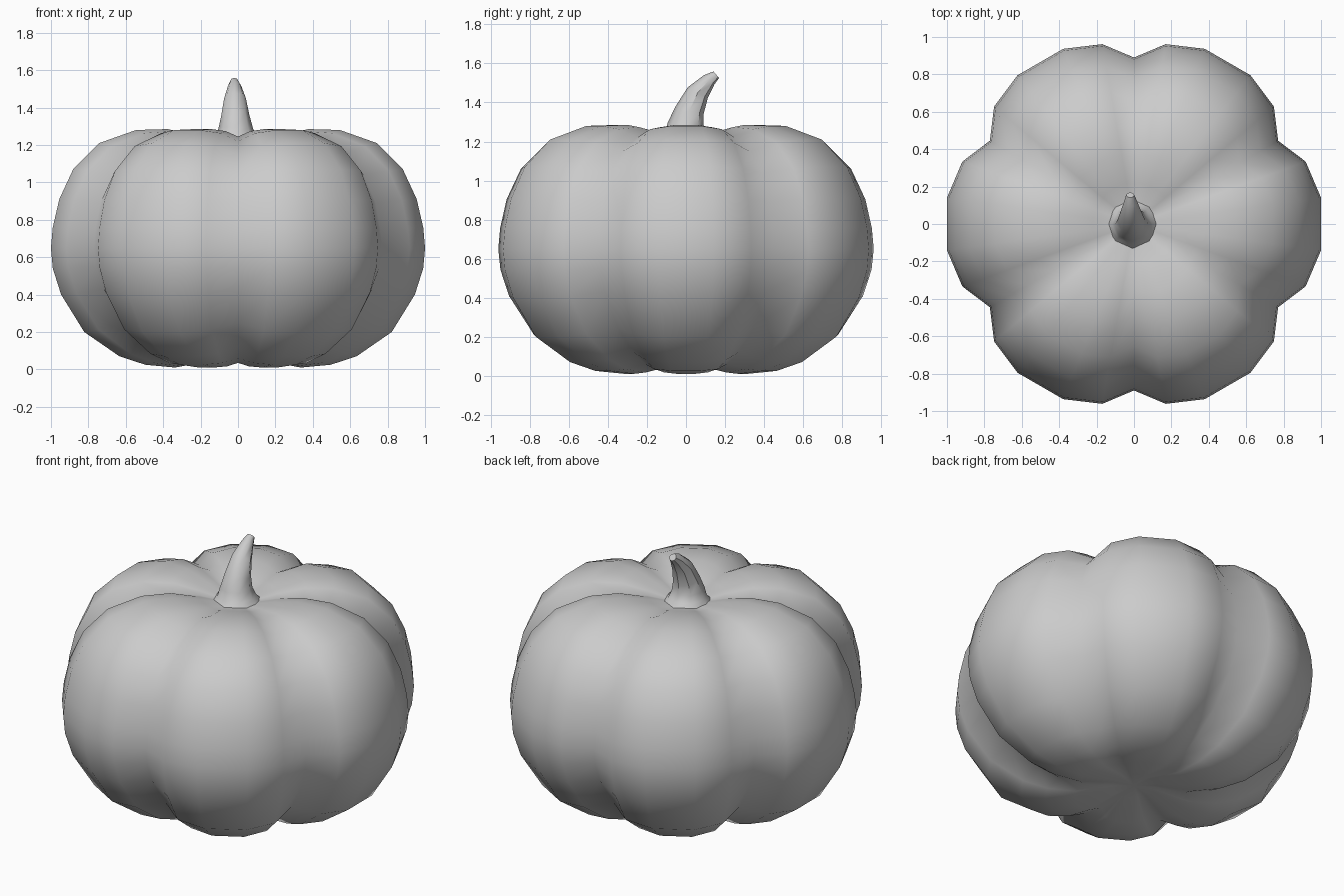
import bpy, bmesh
from math import sin, cos, radians
from mathutils import Vector, Matrix

cube = bpy.data.objects.get("Cube")
if cube:
    bpy.data.objects.remove(cube)

grey = bpy.data.materials.new("Plain grey")
grey.use_nodes = True
shade = (0.6, 0.6, 0.6, 1)
grey.diffuse_color = shade
grey.node_tree.nodes["Principled BSDF"].inputs["Base Color"].default_value = shade


def loft(name, rings, angle):
    """Skin a stack of equal rings, cap both ends and smooth the result."""
    bm = bmesh.new()
    rows = [[bm.verts.new(p) for p in ring] for ring in rings]
    n = len(rows[0])
    for low, high in zip(rows, rows[1:]):
        for i in range(n):
            j = (i + 1) % n
            bm.faces.new((low[i], low[j], high[j], high[i]))
    for row in (rows[0], rows[-1]):
        centre = bm.verts.new(sum((v.co for v in row), Vector()) / n)
        for i in range(n):
            bm.faces.new((row[i], row[(i + 1) % n], centre))
    bmesh.ops.recalc_face_normals(bm, faces=bm.faces)
    mesh = bpy.data.meshes.new(name)
    bm.to_mesh(mesh)
    bm.free()
    mesh.materials.append(grey)
    obj = bpy.data.objects.new(name, mesh)
    bpy.context.collection.objects.link(obj)
    bpy.ops.object.select_all(action="DESELECT")
    obj.select_set(True)
    bpy.context.view_layer.objects.active = obj
    bpy.ops.object.shade_smooth_by_angle(angle=radians(angle))


# Body: profiles (radius, height) along a lobe crest and along a groove
crest = [(.13, .05), (.34, .01), (.50, .025), (.64, .07), (.83, .2), (.955, .4),
         (1.0, .54), (1.01, .65), (1.0, .76), (.965, .91), (.89, 1.07),
         (.75, 1.21), (.55, 1.28), (.38, 1.285), (.22, 1.25), (.11, 1.22)]
groove = [(.11, .055), (.28, .035), (.42, .06), (.54, .12), (.70, .25), (.83, .43),
          (.875, .55), (.89, .65), (.88, .75), (.85, .89), (.775, 1.04),
          (.65, 1.15), (.50, 1.22), (.36, 1.245), (.21, 1.235), (.11, 1.215)]
# Angle from the lobe centre and how far out towards the crest
lobe = [(-30, 0), (-20, .72), (-8, 1), (8, 1), (20, .72)]

body = []
for (cr, cz), (gr, gz) in zip(crest, groove):
    ring = []
    for k in range(6):
        for turn, t in lobe:
            a = radians(60 * k + turn)
            r, z = gr + (cr - gr) * t, gz + (cz - gz) * t
            ring.append(Vector((r * cos(a), r * sin(a), z)))
    body.append(ring)
loft("pumpkin_body", body, 80)

# Stem: flared eight-sided tube bending back; x, y, z, radius, tilt
path = [(-.01, 0, 1.2, .15, 0), (-.01, 0, 1.245, .108, 0), (-.012, -.002, 1.29, .092, 4),
        (-.014, .018, 1.36, .075, 14), (-.016, .06, 1.45, .058, 28),
        (-.018, .118, 1.515, .036, 42), (-.02, .155, 1.542, .022, 50)]
stem = []
for x, y, z, r, tilt in path:
    lean = Matrix.Rotation(radians(-tilt), 3, "X")
    stem.append([Vector((x, y, z)) + lean @ Vector((r * cos(radians(45 * i)),
                 r * sin(radians(45 * i)), 0)) for i in range(8)])
loft("stem", stem, 44)
